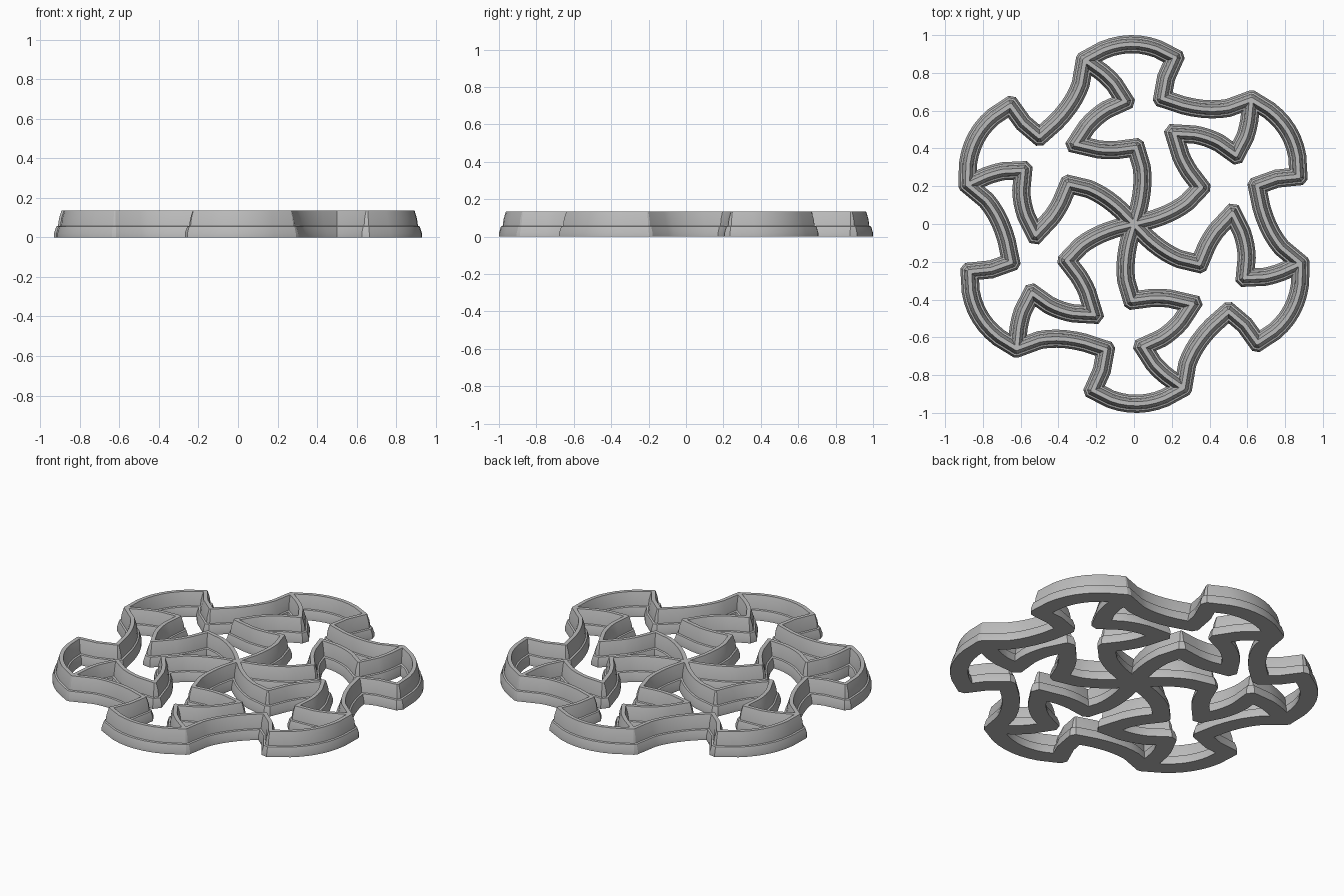
import bpy, bmesh, math
from mathutils import Vector, Matrix

cube = bpy.data.objects.get("Cube")
if cube:
    bpy.data.objects.remove(cube, do_unlink=True)

SIDES = 6
# Half width and height of the stepped blade section, from flange to rim
PROFILE = [(0.048, 0), (0.048, 0.02), (0.037, 0.055), (0.028, 0.058),
           (0.023, 0.095), (0.011, 0.135)]

grey = bpy.data.materials.new("light grey")
grey.use_nodes = True
grey.diffuse_color = (0.5, 0.5, 0.5, 1)
grey.node_tree.nodes["Principled BSDF"].inputs["Base Color"].default_value = (0.5, 0.5, 0.5, 1)


def bow(a, m, b, steps=10, margin=0.095):
    """Shallow curve from a through m to b, kept clear of both corners."""
    a, m, b = Vector(a), Vector(m), Vector(b)
    c = 2 * m - (a + b) / 2
    pts = [a]
    for i in range(1, steps):
        t = i / steps
        p = a * (1 - t) ** 2 + c * 2 * t * (1 - t) + b * t * t
        if min((p - a).length, (p - b).length) > margin:
            pts.append(p)
    return pts + [b]


def stations(pts, closed):
    """Section frames along a path: left and right offset per unit half width."""
    out = []
    n = len(pts)
    for i, p in enumerate(pts):
        d1 = (p - pts[i - 1]).normalized() if closed or i > 0 else None
        d2 = (pts[(i + 1) % n] - p).normalized() if closed or i < n - 1 else None
        d1, d2 = d1 or d2, d2 or d1
        n1, n2 = Vector((-d1.y, d1.x)), Vector((-d2.y, d2.x))
        turn = math.atan2(d1.x * d2.y - d1.y * d2.x, d1.dot(d2))
        mitre = (n1 + n2) / (1 + n1.dot(n2))
        if abs(turn) < 0.5:
            out.append((p, mitre, -mitre))
            continue
        # Sharp corner: shared inner mitre, chamfered outer side
        k = math.tan(abs(turn) / 4)
        s = -1 if turn > 0 else 1
        for outer in (s * n1 + d1 * k, s * n2 - d2 * k):
            inner = -s * mitre
            out.append((p, outer, inner) if s > 0 else (p, inner, outer))
    return out


def sweep(name, pts, closed=False):
    bm = bmesh.new()
    rings = []
    for p, left, right in stations(pts, closed):
        ring = [bm.verts.new((*(p + left * w), z)) for w, z in PROFILE]
        ring += [bm.verts.new((*(p + right * w), z)) for w, z in reversed(PROFILE)]
        rings.append(ring)
    pairs = list(zip(rings, rings[1:]))
    if closed:
        pairs.append((rings[-1], rings[0]))
    else:
        bm.faces.new(rings[0])
        bm.faces.new(rings[-1])
    for r, q in pairs:
        for j in range(len(r)):
            k = (j + 1) % len(r)
            bm.faces.new((r[j], r[k], q[k], q[j]))
    bmesh.ops.remove_doubles(bm, verts=bm.verts, dist=0.00005)
    bmesh.ops.recalc_face_normals(bm, faces=bm.faces)
    mesh = bpy.data.meshes.new(name)
    bm.to_mesh(mesh)
    bm.free()
    mesh.materials.append(grey)
    ob = bpy.data.objects.new(name, mesh)
    bpy.context.collection.objects.link(ob)
    return ob


def turned(pts, i):
    rot = Matrix.Rotation(-i * math.tau / SIDES, 2)
    return [rot @ p for p in pts]


# Outline of one lobe: crown, short flank, then hollow to the next lobe
corner = Vector((-0.26, 0.868))
shoulder, notch = (0.217, 0.88), (0.15, 0.665)
next_corner = turned([corner], 1)[0]
lobe = (bow(corner, (-0.02, 0.952), shoulder)[:-1]
        + bow(shoulder, (0.17, 0.775), notch)[:-1]
        + bow(notch, (0.41, 0.607), next_corner)[:-1])
outline = [p for i in range(SIDES) for p in turned(lobe, i)]
wall = sweep("cutter_wall", outline, closed=True)

# Zigzag rib from a lobe corner to the hub
bend_1, bend_2, bend_3 = (-0.047, 0.65), (-0.31, 0.423), (0.01, 0.405)
rib = (bow(corner, (-0.125, 0.762), bend_1)[:-1]
       + bow(bend_1, (-0.2, 0.565), bend_2)[:-1]
       + bow(bend_2, (-0.155, 0.392), bend_3)[:-1]
       + bow(bend_3, (0.045, 0.225), (0, 0)))

# Fuse the ribs with the outer wall into one solid
bpy.context.view_layer.objects.active = wall
for i in range(SIDES):
    part = sweep("rib", turned(rib, i))
    mod = wall.modifiers.new("fuse", 'BOOLEAN')
    mod.operation = 'UNION'
    mod.solver = 'EXACT'
    mod.object = part
    bpy.ops.object.modifier_apply(modifier=mod.name)
    bpy.data.objects.remove(part, do_unlink=True)

bpy.ops.object.select_all(action='DESELECT')
wall.select_set(True)
bpy.ops.object.shade_smooth_by_angle(angle=math.radians(20))
